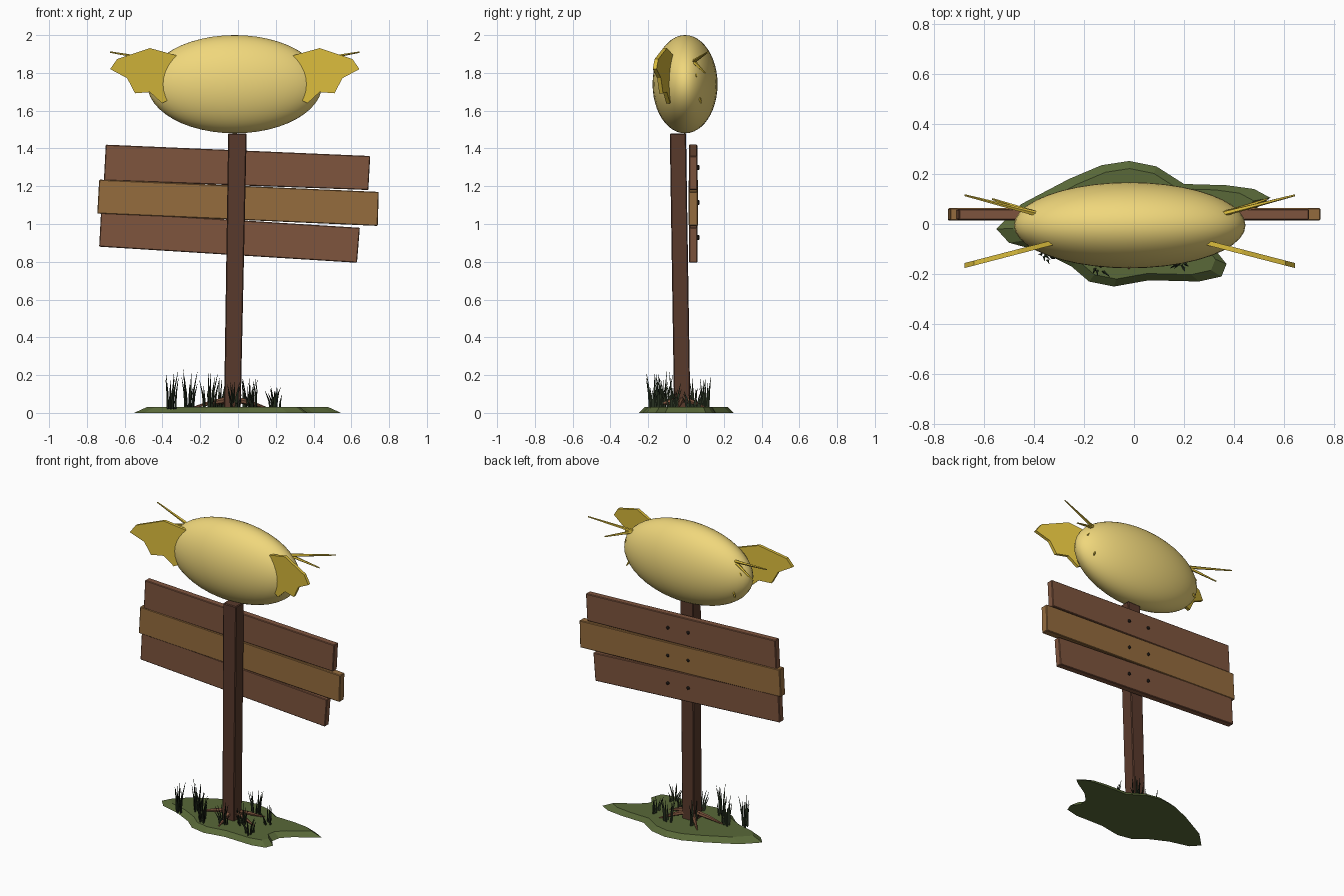
import bpy, bmesh, math, random
from mathutils import Vector

if "Cube" in bpy.data.objects:
    bpy.data.objects.remove(bpy.data.objects["Cube"])

random.seed(4)
CX = -0.017  # symmetry axis of the body and wings


def material(name, color):
    m = bpy.data.materials.new(name)
    m.diffuse_color = (*color, 1)
    m.use_nodes = True
    m.node_tree.nodes["Principled BSDF"].inputs["Base Color"].default_value = m.diffuse_color
    return m


cream = material("cream", (0.87, 0.68, 0.20))
yellow = material("yellow", (0.70, 0.50, 0.045))
brown = material("brown", (0.21, 0.09, 0.048))
tan = material("tan", (0.30, 0.15, 0.048))
dark = material("dark_wood", (0.10, 0.042, 0.025))
iron = material("iron", (0.02, 0.015, 0.012))
moss = material("moss", (0.10, 0.14, 0.04))
green = material("dark_green", (0.018, 0.027, 0.013))


def finish(bm, name, mat):
    bmesh.ops.recalc_face_normals(bm, faces=bm.faces)
    me = bpy.data.meshes.new(name)
    bm.to_mesh(me)
    bm.free()
    ob = bpy.data.objects.new(name, me)
    bpy.context.collection.objects.link(ob)
    me.materials.append(mat)
    return ob


def loft(bm, rings):
    """Closed solid through equally long rings of points."""
    vs = [[bm.verts.new(p) for p in r] for r in rings]
    n = len(rings[0])
    for a, b in zip(vs, vs[1:]):
        for i in range(n):
            bm.faces.new((a[i], a[(i + 1) % n], b[(i + 1) % n], b[i]))
    bm.faces.new(vs[0])
    bm.faces.new(vs[-1])


def spike(bm, path, radii, sides=5):
    """Tapered stick along a path."""
    axis = (Vector(path[-1]) - Vector(path[0])).normalized()
    u = axis.orthogonal().normalized()
    w = axis.cross(u)
    loft(bm, [[Vector(p) + r * (u * math.cos(t) + w * math.sin(t))
               for t in (2 * math.pi * k / sides for k in range(sides))]
              for p, r in zip(path, radii)])


def bevel(ob, width):
    m = ob.modifiers.new("bevel", 'BEVEL')
    m.width = width
    m.segments = 1


# Rounded body on top
bpy.ops.mesh.primitive_uv_sphere_add(segments=40, ring_count=24, location=(CX, -0.005, 1.74))
body = bpy.context.object
body.name = "body"
body.scale = (0.463, 0.172, 0.26)
body.data.materials.append(cream)
bpy.ops.object.shade_smooth()

# Front wings, flat plates swept forward, and thin rear spines
outline = [(0.66, 1.82), (0.623, 1.873), (0.449, 1.931), (0.30, 1.89), (0.30, 1.76),
           (0.353, 1.655), (0.385, 1.639), (0.449, 1.698), (0.528, 1.692), (0.57, 1.772)]
root = (0.37, 0.04, 1.86)
spines = [(root, (0.66, 0.115, 1.91)), (root, (0.55, 0.10, 1.80)), (root, (0.43, 0.055, 1.78)),
          ((0.37, 0.06, 1.70), (0.40, 0.08, 1.64))]
for side, s in (("left", -1), ("right", 1)):
    bm = bmesh.new()
    loft(bm, [[(CX + s * x, -0.075 - 0.26 * (x - 0.31) + t, z) for x, z in outline]
              for t in (-0.01, 0.01)])
    finish(bm, side + "_wing", yellow)
    bm = bmesh.new()
    for a, b in spines:
        spike(bm, [(CX + s * p[0], p[1], p[2]) for p in (a, b)], (0.011, 0.004))
    finish(bm, side + "_rear_spines", yellow)

# Leaning square post
bm = bmesh.new()
loft(bm, [[(x + i * h, y + j * 0.043, z) for i, j in ((-1, -1), (1, -1), (1, 1), (-1, 1))]
          for x, y, z, h in ((-0.030, -0.020, 0.02, 0.044), (-0.003, -0.043, 1.48, 0.049))])
bevel(finish(bm, "post", dark), 0.005)

# Three crooked boards behind the post, with nails on the back
boards = [("top_board", brown, [(-0.70, 1.42), (0.70, 1.36), (0.69, 1.18), (-0.71, 1.23)], 0.016, 0.060),
          ("middle_board", tan, [(-0.735, 1.235), (0.745, 1.17), (0.74, 0.99), (-0.745, 1.055)], 0.014, 0.063),
          ("bottom_board", brown, [(-0.725, 1.066), (0.645, 0.98), (0.63, 0.795), (-0.735, 0.88)], 0.017, 0.060)]
for name, mat, quad, y0, y1 in boards:
    bm = bmesh.new()
    loft(bm, [[(x, y, z) for x, z in quad] for y in (y0, y1)])
    bevel(finish(bm, name, mat), 0.004)
bm = bmesh.new()
for z in (1.30, 1.115, 0.93):
    for x in (-0.06, 0.09):
        zz = z - 0.045 * x
        spike(bm, [(x, 0.055, zz), (x, 0.067, zz), (x, 0.072, zz)], (0.01, 0.01, 0.005), 8)
finish(bm, "nails", iron)

# Mossy ground patch with sloped rim
edge = [(-0.55, -0.02), (-0.45, 0.08), (-0.26, 0.18), (-0.13, 0.235), (-0.02, 0.252), (0.09, 0.23),
        (0.20, 0.16), (0.37, 0.155), (0.48, 0.14), (0.545, 0.105), (0.50, 0.07), (0.40, 0.01),
        (0.34, -0.05), (0.33, -0.11), (0.37, -0.16), (0.35, -0.21), (0.26, -0.23), (0.06, -0.225),
        (-0.08, -0.25), (-0.18, -0.23), (-0.25, -0.17), (-0.37, -0.11), (-0.50, -0.075)]
bm = bmesh.new()
loft(bm, [[(x * k, y * k, z) for x, y in edge] for k, z in ((1, 0), (0.88, 0.03))])
finish(bm, "ground_patch", moss)

# Roots at the foot of the post
bm = bmesh.new()
for x, y in ((-0.24, -0.05), (0.15, -0.04), (0.13, 0.10), (-0.16, 0.11), (-0.02, -0.18)):
    a = Vector((-0.03, -0.02, 0.075))
    b = Vector((x, y, 0.028))
    spike(bm, [a, a.lerp(b, 0.55) + Vector((0, 0, 0.004)), b], (0.018, 0.012, 0.004), 6)
finish(bm, "roots", brown)

# Grass tufts: centre, tallest blade, blade count
tufts = [(-0.36, -0.12, 0.21, 9), (-0.26, -0.06, 0.21, 10), (-0.15, -0.17, 0.19, 11),
         (-0.10, 0.05, 0.17, 9), (-0.02, -0.12, 0.15, 9), (0.06, 0.10, 0.17, 9),
         (0.09, -0.07, 0.14, 8), (0.19, -0.15, 0.12, 9), (0.20, 0.04, 0.12, 8)]
bm = bmesh.new()
for cx, cy, h, n in tufts:
    for _ in range(n):
        t = random.uniform(0, 2 * math.pi)
        d = Vector((math.cos(t), math.sin(t), 0))
        a = Vector((cx, cy, 0.02)) + d * random.uniform(0.005, 0.035)
        hh = h * random.uniform(0.5, 1)
        lean = random.uniform(0.01, 0.035)
        spike(bm, [a, a + d * lean * 0.3 + Vector((0, 0, hh * 0.5)),
                   a + d * lean + Vector((0, 0, hh))], (0.007, 0.005, 0.0008), 3)
finish(bm, "grass", green)
